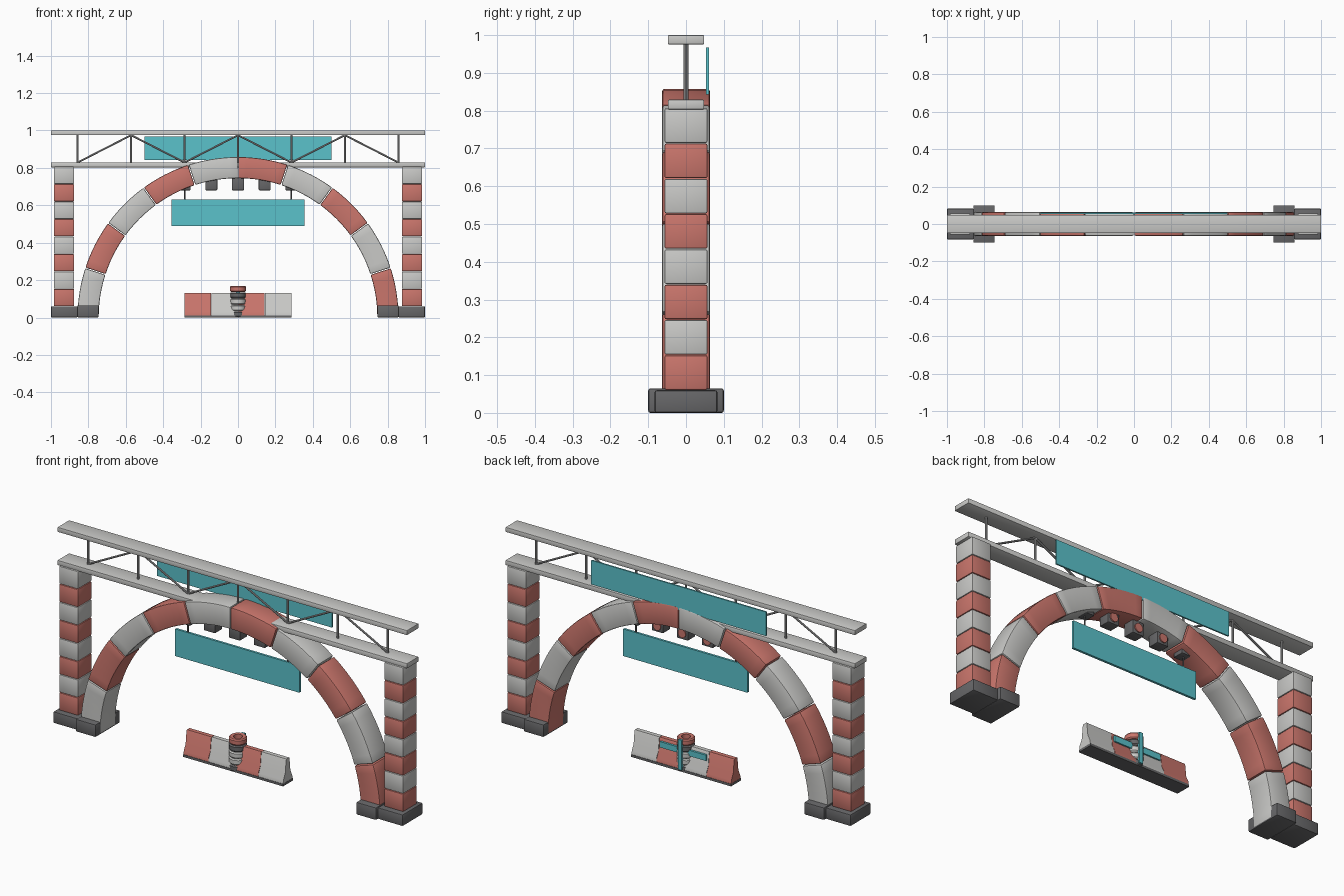
import bpy, bmesh, math
from mathutils import Vector

if "Cube" in bpy.data.objects:
    bpy.data.objects.remove(bpy.data.objects["Cube"])


def material(name, r, g, b):
    m = bpy.data.materials.new(name)
    m.diffuse_color = (r, g, b, 1)
    m.use_nodes = True
    m.node_tree.nodes["Principled BSDF"].inputs["Base Color"].default_value = m.diffuse_color
    return m


LIGHT = material("light_grey", 0.59, 0.59, 0.575)
RED = material("brick_red", 0.59, 0.18, 0.15)
TEAL = material("teal", 0.105, 0.54, 0.60)
DARK = material("dark_grey", 0.135, 0.135, 0.14)
STEEL = material("steel_grey", 0.40, 0.40, 0.40)


def finish(name, bm, mat, bevel=0.0, segments=2):
    bmesh.ops.recalc_face_normals(bm, faces=bm.faces)
    if bevel:
        edges = [e for e in bm.edges if e.calc_face_angle(0) > math.radians(40)]
        bmesh.ops.bevel(bm, geom=edges, offset=bevel, segments=segments,
                        profile=0.5, affect='EDGES')
    me = bpy.data.meshes.new(name)
    bm.to_mesh(me)
    bm.free()
    me.materials.append(mat)
    me.shade_smooth()
    me.set_sharp_from_angle(angle=math.radians(32))
    ob = bpy.data.objects.new(name, me)
    bpy.context.collection.objects.link(ob)
    return ob


def box(name, x, y, z, mat, bevel=0.0):
    """Box from (min, max) ranges."""
    bm = bmesh.new()
    bmesh.ops.create_cube(bm, size=1)
    for v in bm.verts:
        v.co = Vector([(r[0] + r[1]) / 2 + c * (r[1] - r[0])
                       for c, r in zip(v.co, (x, y, z))])
    return finish(name, bm, mat, bevel)


def loft(name, rings, mat, bevel=0.0, closed=False):
    """Skin a list of equal cross-section loops; cap the ends unless closed."""
    bm = bmesh.new()
    loops = [[bm.verts.new(p) for p in ring] for ring in rings]
    n = len(loops[0])
    pairs = list(zip(loops, loops[1:])) + ([(loops[-1], loops[0])] if closed else [])
    for a, b in pairs:
        for i in range(n):
            j = (i + 1) % n
            bm.faces.new((a[i], a[j], b[j], b[i]))
    if not closed:
        bm.faces.new(loops[0])
        bm.faces.new(loops[-1])
    return finish(name, bm, mat, bevel)


def rod(name, a, b, radius, mat, sides=10):
    a, b = Vector(a), Vector(b)
    bm = bmesh.new()
    bmesh.ops.create_cone(bm, cap_ends=True, segments=sides, radius1=radius,
                          radius2=radius, depth=(b - a).length)
    rot = (b - a).to_track_quat('Z', 'Y')
    for v in bm.verts:
        v.co = rot @ v.co + (a + b) / 2
    return finish(name, bm, mat)


# Striped towers and all footings
for side in (-1, 1):
    def span(a, b):
        return tuple(sorted((side * a, side * b)))
    box("tower_footing", span(0.857, 1.0), (-0.083, 0.083), (0, 0.06), DARK, 0.006)
    box("arch_footing", span(0.745, 0.859), (-0.1, 0.1), (0, 0.065), DARK, 0.006)
    for i in range(8):
        z = 0.06 + i * 0.0934
        box("tower_block", span(0.876, 0.985), (-0.057, 0.057),
            (z + 0.001, z + 0.0925), LIGHT if i % 2 else RED, 0.005)

# Arch of ten alternating blocks
for i in range(10):
    rings = []
    for k in range(7):
        t = math.pi - math.radians(18 * i + 0.15 + 17.7 * k / 6)
        rings.append([(r * math.cos(t), y, r * math.sin(t))
                      for r, y in ((0.745, -0.063), (0.858, -0.063),
                                   (0.858, 0.063), (0.745, 0.063))])
    loft("arch_block", rings, RED if i % 2 else LIGHT, 0.006)

# Overhead truss
box("truss_lower_chord", (-1, 1), (-0.048, 0.048), (0.803, 0.829), LIGHT, 0.003)
box("truss_upper_chord", (-1, 1), (-0.048, 0.048), (0.975, 1.0), LIGHT, 0.003)
STEP = 2 / 7
for i in range(-3, 4):
    rod("truss_post", (i * STEP, 0, 0.82), (i * STEP, 0, 0.985), 0.006, STEEL)
    if i < 3:
        low, high = (0.829, 0.975) if i % 2 else (0.975, 0.829)
        rod("truss_diagonal", (i * STEP, 0, low), ((i + 1) * STEP, 0, high),
            0.005, STEEL)

# Sign panels and hangers
box("upper_sign", (-0.5, 0.5), (0.053, 0.061), (0.843, 0.967), TEAL)
box("hanging_sign", (-0.355, 0.355), (-0.006, 0.006), (0.49, 0.63), TEAL)
for x in (-STEP, STEP):
    rod("sign_hanger", (x, 0, 0.625), (x, 0, 0.72), 0.004, DARK, 8)

# Signal lamps under the arch, lenses on the back
for i in range(-2, 3):
    x = i * STEP / 2
    box("lamp_housing", (x - 0.032, x + 0.032), (-0.03, 0.03), (0.68, 0.748),
        DARK, 0.004)
    rod("lamp_lens", (x, 0.028, 0.712), (x, 0.036, 0.712), 0.022, RED, 20)

# Road barrier with a flared profile
box("barrier_base", (-STEP, STEP), (-0.04, 0.04), (0, 0.012), DARK)
half = [(0.038, 0.012), (0.036, 0.03), (0.021, 0.06), (0.014, 0.125), (0.011, 0.13)]
profile = half + [(-y, z) for y, z in reversed(half)]
for i in range(4):
    x0 = (i - 2) * STEP / 2
    loft("barrier_section", [[(x, y, z) for y, z in profile]
                             for x in (x0 + 0.0008, x0 + STEP / 2 - 0.0008)],
         LIGHT if i % 2 else RED)

# Stack of rings at the barrier centre
RING_PROFILE = [(0.022, 0.002), (0.038, 0.001), (0.043, 0.007), (0.043, 0.027),
                (0.038, 0.033), (0.022, 0.032)]
for i, mat in enumerate((DARK, LIGHT, LIGHT, DARK, RED)):
    z0 = i * 0.034
    rings = [[(r * math.cos(a), r * math.sin(a), z + z0) for r, z in RING_PROFILE]
             for a in (2 * math.pi * k / 28 for k in range(28))]
    loft("stack_ring", rings, mat, closed=True)

# Marker post and crossbar on the back of the barrier
box("marker_post", (-0.01, 0.01), (0.04, 0.05), (0.012, 0.168), TEAL)
box("marker_crossbar", (-0.132, 0.132), (0.012, 0.026), (0.085, 0.115), TEAL)
